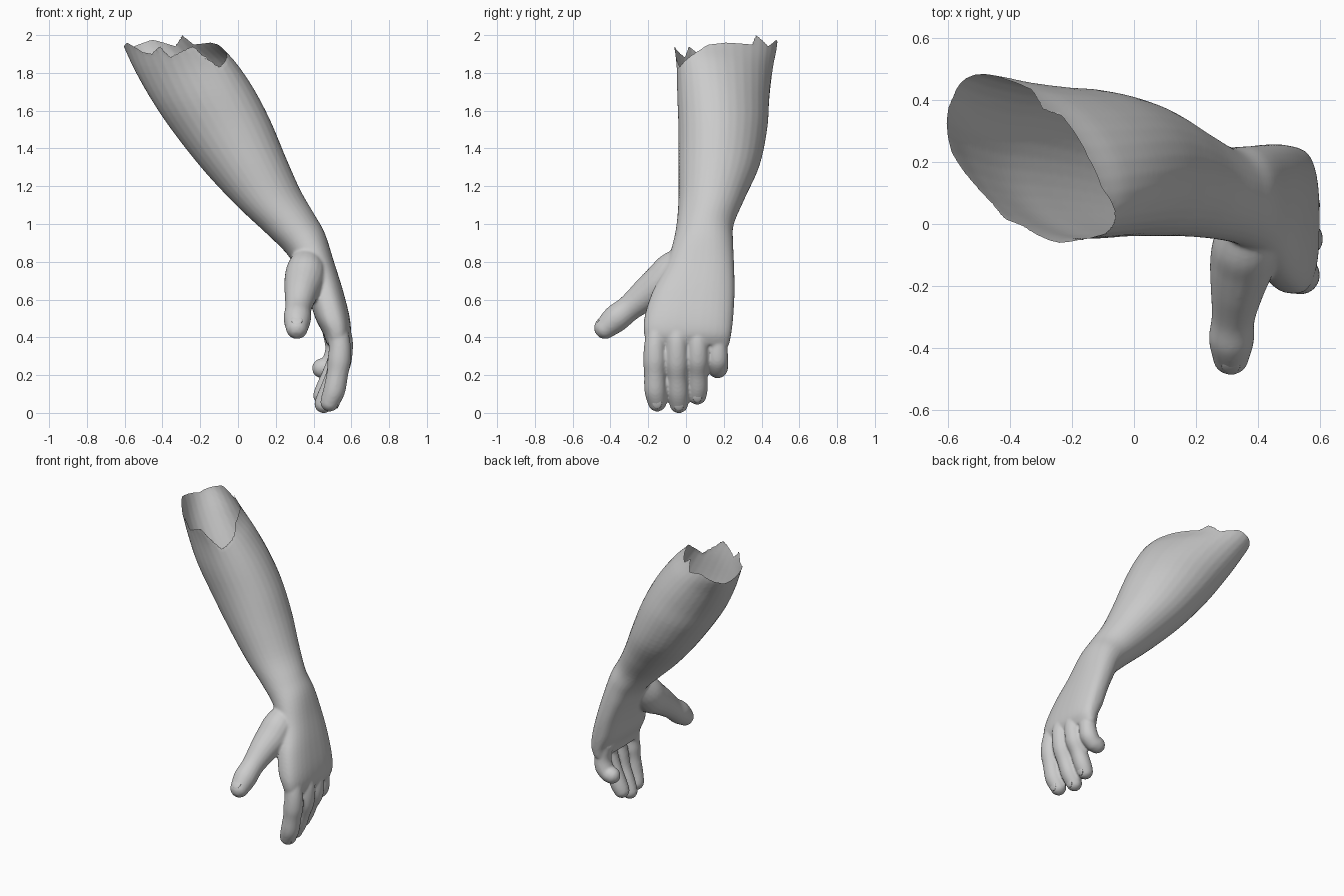
import bpy, bmesh, math
from mathutils import Vector

if "Cube" in bpy.data.objects:
    bpy.data.objects.remove(bpy.data.objects["Cube"])

skin = bpy.data.materials.new("plain_grey")
skin.diffuse_color = (0.6, 0.6, 0.6, 1)
skin.use_nodes = True
skin.node_tree.nodes["Principled BSDF"].inputs["Base Color"].default_value = skin.diffuse_color


def smooth_rings(rings, steps=5):
    """Catmull-Rom interpolation through a list of rings."""
    out = []
    for i in range(len(rings) - 1):
        r0, r1 = rings[max(i - 1, 0)], rings[i]
        r2, r3 = rings[i + 1], rings[min(i + 2, len(rings) - 1)]
        for s in range(steps):
            t = s / steps
            out.append([0.5 * (2 * b + (c - a) * t + (2 * a - 5 * b + 4 * c - d) * t * t
                               + (3 * b - a - 3 * c + d) * t ** 3)
                        for a, b, c, d in zip(r0, r1, r2, r3)])
    return out + [rings[-1]]


def loft(bm, rings):
    """Closed skin over rings, capped at both ends."""
    loops = [[bm.verts.new(p) for p in r] for r in smooth_rings(rings)]
    n = len(loops[0])
    faces = [bm.faces.new((a[k], a[(k + 1) % n], b[(k + 1) % n], b[k]))
             for a, b in zip(loops, loops[1:]) for k in range(n)]
    faces += [bm.faces.new(loops[0][::-1]), bm.faces.new(loops[-1])]
    bmesh.ops.recalc_face_normals(bm, faces=faces)


def ring(c, u, v, power=1.0, n=32):
    """Ellipse, boxier when power is below 1."""
    pts = []
    for k in range(n):
        a = 2 * math.pi * k / n
        ca, sa = math.cos(a), math.sin(a)
        pts.append(c + u * math.copysign(abs(ca) ** power, ca)
                   + v * math.copysign(abs(sa) ** power, sa))
    return pts


def digit(bm, path, grow=0.004):
    """Round tapered finger along (x, y, z, radius) points with a domed tip."""
    pts = [(Vector(p[:3]), p[3] + grow) for p in path]
    d = (pts[-1][0] - pts[-2][0]).normalized()
    end, r = pts[-1]
    pts += [(end + d * r * 0.6, r * 0.82), (end + d * r * 1.0, r * 0.35)]
    rings = []
    for i, (c, r) in enumerate(pts):
        t = (pts[min(i + 1, len(pts) - 1)][0] - pts[max(i - 1, 0)][0]).normalized()
        u = (Vector((1, 0, 0)) - t * t.x).normalized()
        rings.append(ring(c, u * r, t.cross(u) * r, n=20))
    loft(bm, rings)


bm = bmesh.new()

# Forearm, wrist and palm: inner xz, outer xz, front y, back y, boxiness, skew
sections = [
    (-.66, 2.10, -.24, 2.10, -.06, .48, 1, .07), (-.60, 1.95, -.12, 1.96, -.055, .475, 1, .07),
    (-.535, 1.80, -.02, 1.86, -.045, .455, 1, .05), (-.44, 1.63, .08, 1.72, -.045, .44, 1, .03),
    (-.33, 1.47, .17, 1.55, -.04, .43, 1, .02), (-.17, 1.27, .25, 1.36, -.04, .39, 1, .01),
    (.00, 1.09, .33, 1.18, -.04, .31, 1, 0), (.15, .95, .405, 1.05, -.05, .253, 1, 0),
    (.26, .84, .46, .95, -.07, .25, .95, 0), (.32, .74, .508, .80, -.11, .255, .85, 0),
    (.37, .62, .555, .65, -.18, .257, .8, 0), (.41, .50, .59, .51, -.22, .25, .75, 0),
    (.45, .42, .597, .42, -.222, .24, .75, 0), (.47, .36, .575, .36, -.205, .228, .75, 0)]
rings = []
for lx, lz, rx, rz, y0, y1, p, skew in sections:
    c = Vector(((lx + rx) / 2, (y0 + y1) / 2, (lz + rz) / 2))
    rings.append(ring(c, Vector(((rx - lx) / 2, -skew, (rz - lz) / 2)),
                      Vector((-skew, (y1 - y0) / 2, 0)), p))
loft(bm, rings)

# Index, middle, ring and little fingers, then the thumb
digits = [
    [(.52, -.15, .45, .055), (.538, -.163, .36, .054), (.536, -.165, .28, .058),
     (.527, -.165, .21, .053), (.51, -.162, .12, .054), (.487, -.153, .06, .047)],
    [(.53, -.045, .45, .058), (.552, -.048, .37, .053), (.54, -.048, .27, .056),
     (.515, -.046, .19, .050), (.485, -.042, .11, .052), (.455, -.038, .05, .046)],
    [(.53, .06, .45, .054), (.545, .062, .36, .051), (.532, .062, .28, .054),
     (.50, .062, .21, .049), (.47, .062, .14, .050), (.448, .06, .095, .046)],
    [(.50, .16, .44, .052), (.515, .166, .35, .049), (.505, .167, .28, .053),
     (.475, .168, .245, .05), (.448, .168, .237, .05)],
    [(.37, .02, .83, .07), (.36, -.06, .755, .10), (.348, -.13, .685, .10),
     (.333, -.21, .628, .083), (.32, -.30, .555, .066), (.314, -.37, .50, .069),
     (.312, -.425, .452, .056)]]
for path in digits:
    digit(bm, path)

mesh = bpy.data.meshes.new("arm_and_hand")
bm.to_mesh(mesh)
bm.free()
arm = bpy.data.objects.new("arm_and_hand", mesh)
bpy.context.collection.objects.link(arm)

# Fuse all parts into one skin
fuse = arm.modifiers.new("fuse", 'REMESH')
fuse.mode, fuse.voxel_size = 'VOXEL', 0.0085
soften = arm.modifiers.new("soften", 'SMOOTH')
soften.factor, soften.iterations = 0.5, 4
fused = bpy.data.meshes.new_from_object(
    arm.evaluated_get(bpy.context.evaluated_depsgraph_get()))
arm.modifiers.clear()
arm.data = fused

# Torn open upper end: rim height by angle in degrees
rim = [(0, 1.96), (45, 1.95), (65, 2.0), (82, 1.94), (110, 1.975), (140, 1.92),
       (175, 1.96), (210, 1.91), (235, 1.90), (255, 1.94), (272, 1.88),
       (297, 1.94), (320, 1.83), (342, 1.95), (360, 1.96)]


def rim_height(p):
    a = math.degrees(math.atan2((p.y - .21) / .26, (p.x + .36) / .24)) % 360
    for (a0, z0), (a1, z1) in zip(rim, rim[1:]):
        if a <= a1:
            return z0 + (z1 - z0) * (a - a0) / (a1 - a0)
    return rim[-1][1]


bm = bmesh.new()
bm.from_mesh(fused)
torn = [v for v in bm.verts if v.co.z > 1.7 and v.co.z > rim_height(v.co)]
bmesh.ops.delete(bm, geom=torn, context='VERTS')
for v in bm.verts:
    if v.is_boundary:  # slide along the slanted wall up to the torn line
        dz = rim_height(v.co) - v.co.z
        v.co.x -= dz * (.4 + .5 * (v.co.x + .6) / .48)
        v.co.z += dz
bm.to_mesh(fused)
bm.free()

# Nails: position, facing direction, half width, half length
nails = {"thumb_nail": ((.312, -.458, .492), (0, -.75, .66), .03, .035),
         "index_nail": ((.531, -.153, .052), (.93, 0, -.3), .026, .032),
         "middle_nail": ((.496, -.038, .037), (.9, 0, -.4), .025, .03),
         "ring_nail": ((.489, .06, .08), (.9, 0, -.4), .024, .028)}
parts = [arm]
for name, (pos, face, w, l) in nails.items():
    bpy.ops.mesh.primitive_uv_sphere_add(segments=16, ring_count=8, radius=1, location=pos)
    nail = bpy.context.object
    nail.name = name
    nail.scale = (w, l, .008)
    nail.rotation_euler = Vector(face).to_track_quat('Z', 'Y').to_euler()
    parts.append(nail)

for ob in parts:
    ob.data.materials.clear()
    ob.data.materials.append(skin)
    bpy.ops.object.select_all(action='DESELECT')
    ob.select_set(True)
    bpy.context.view_layer.objects.active = ob
    bpy.ops.object.shade_smooth_by_angle(angle=math.radians(50))
